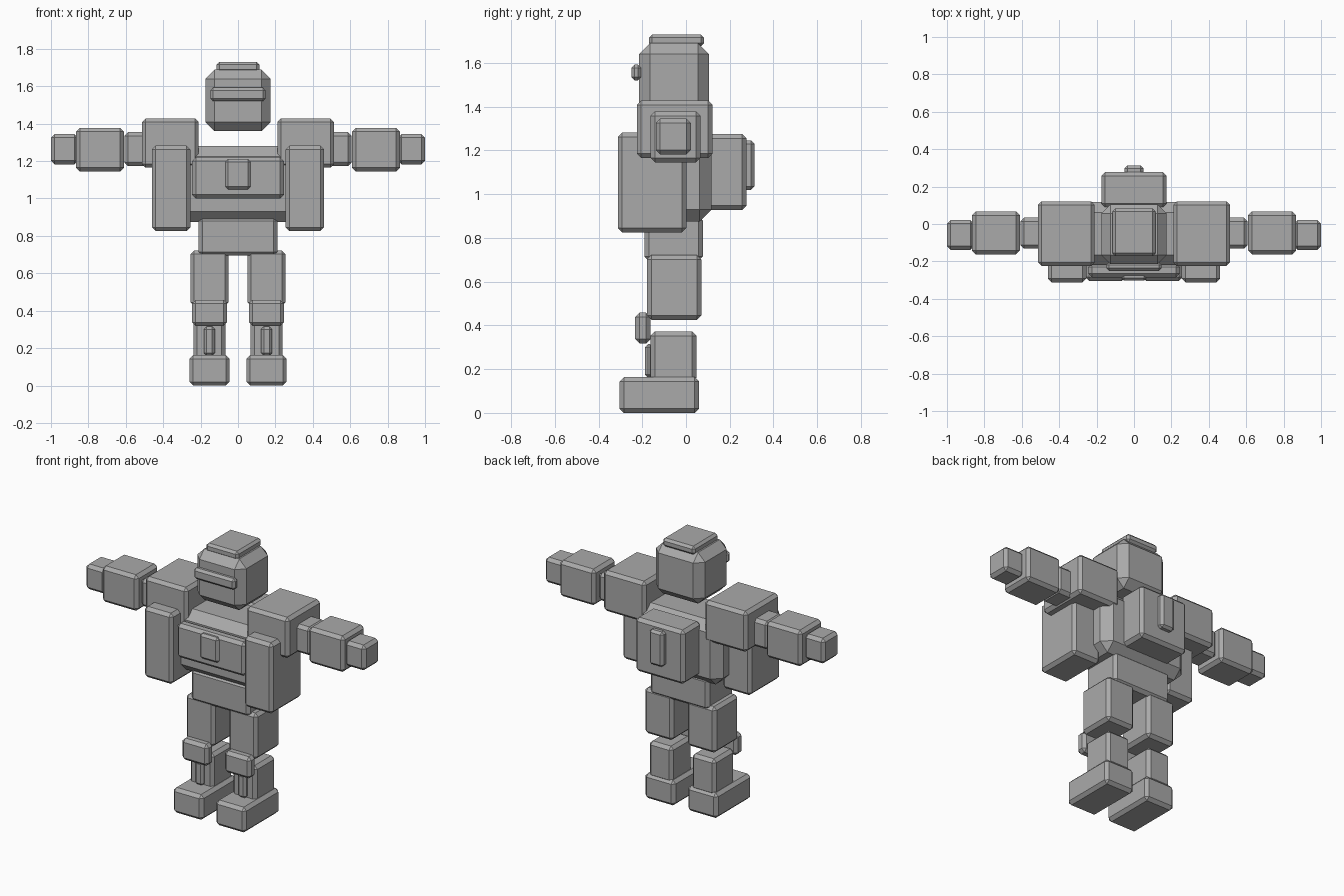
import bpy

grey = bpy.data.materials.new("plain grey")
grey.diffuse_color = (0.4, 0.4, 0.4, 1)


def block(name, x, y, z, bevel=0.02):
    """Chamfered box spanning the given (min, max) ranges."""
    bpy.ops.mesh.primitive_cube_add(size=1)
    ob = bpy.context.object
    ob.name = ob.data.name = name
    for v in ob.data.vertices:
        v.co = [r[0] if c < 0 else r[1] for c, r in zip(v.co, (x, y, z))]
    ob.data.materials.append(grey)
    mod = ob.modifiers.new("chamfer", 'BEVEL')
    mod.width = bevel
    mod.segments = 1
    mod.limit_method = 'NONE'
    return ob


def pair(name, x, y, z, bevel=0.02):
    """One block on each side of the body."""
    block("left_" + name, x, y, z, bevel)
    block("right_" + name, (-x[1], -x[0]), y, z, bevel)


# Head
block("head", (-0.175, 0.175), (-0.215, 0.105), (1.36, 1.69), 0.05)
block("head_cap", (-0.115, 0.115), (-0.17, 0.083), (1.675, 1.73), 0.015)
block("visor", (-0.148, 0.148), (-0.25, -0.205), (1.52, 1.592), 0.015)

# Torso
block("torso", (-0.31, 0.31), (-0.22, 0.117), (0.875, 1.28), 0.055)
block("chest_plate", (-0.245, 0.245), (-0.285, -0.21), (1.0, 1.22))
block("chest_button", (-0.068, 0.068), (-0.303, -0.25), (1.048, 1.21), 0.015)
block("waist", (-0.21, 0.21), (-0.19, 0.077), (0.695, 0.9))
block("backpack", (-0.175, 0.175), (0.09, 0.277), (0.927, 1.275))
block("backpack_detail", (-0.05, 0.05), (0.255, 0.313), (1.02, 1.245), 0.015)

# Arms, held straight out
pair("shoulder", (0.21, 0.514), (-0.225, 0.121), (1.165, 1.428))
pair("side_plate", (0.255, 0.46), (-0.312, 0.002), (0.825, 1.282))
pair("upper_arm", (0.48, 0.608), (-0.132, 0.034), (1.173, 1.355))
pair("forearm", (0.61, 0.866), (-0.162, 0.066), (1.145, 1.378))
pair("hand", (0.855, 1.0), (-0.138, 0.022), (1.182, 1.345))

# Legs
pair("thigh", (0.05, 0.255), (-0.178, 0.07), (0.425, 0.722))
pair("knee_guard", (0.058, 0.246), (-0.233, -0.162), (0.318, 0.458))
pair("shin", (0.068, 0.238), (-0.162, 0.048), (0.14, 0.372))
pair("shin_detail", (0.123, 0.183), (-0.188, -0.15), (0.16, 0.315), 0.015)
pair("foot", (0.045, 0.26), (-0.304, 0.06), (0.0, 0.163))
